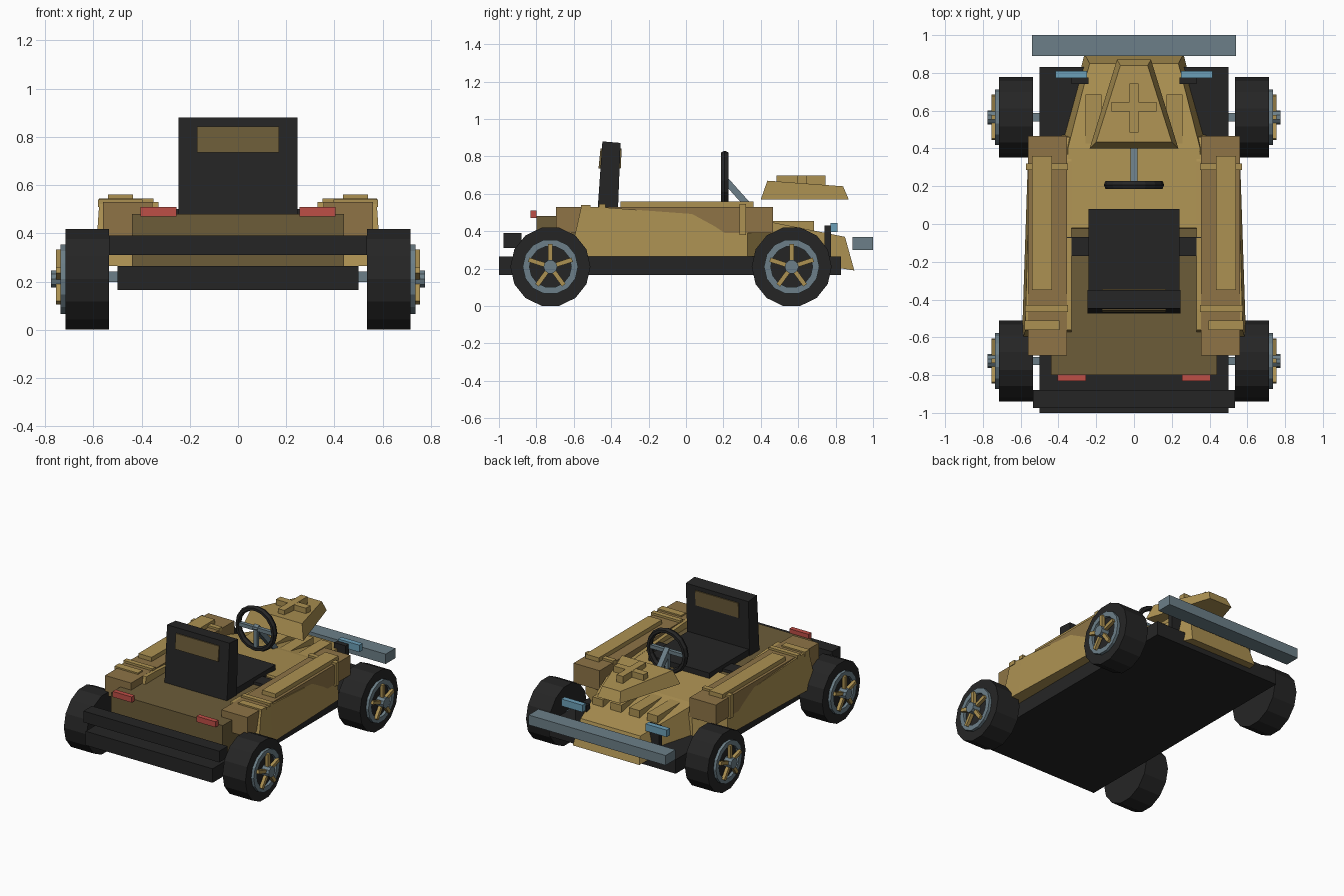
import bpy, bmesh, math
from mathutils import Vector

if "Cube" in bpy.data.objects:
    bpy.data.objects.remove(bpy.data.objects["Cube"])


def mat(name, r, g, b):
    lin = lambda c: ((c / 255 + 0.055) / 1.055) ** 2.4
    m = bpy.data.materials.new(name)
    m.diffuse_color = (lin(r), lin(g), lin(b), 1)
    m.use_nodes = True
    m.node_tree.nodes["Principled BSDF"].inputs["Base Color"].default_value = m.diffuse_color
    return m


BLACK = mat("black", 37, 37, 37)
GOLD = mat("sand gold", 172, 145, 82)
BROWN = mat("brown", 142, 116, 70)
OLIVE = mat("dark olive", 108, 92, 57)
STEEL = mat("blue grey", 108, 127, 136)
GLASS = mat("light blue", 108, 160, 185)
RED = mat("red", 190, 78, 70)


def finish(name, bm, m):
    bmesh.ops.recalc_face_normals(bm, faces=bm.faces)
    me = bpy.data.meshes.new(name)
    bm.to_mesh(me)
    bm.free()
    me.materials.append(m)
    ob = bpy.data.objects.new(name, me)
    bpy.context.collection.objects.link(ob)
    return ob


def loft(name, sections, m, closed=False):
    """Bridge equal-length loops of points; cap the ends unless closed."""
    bm = bmesh.new()
    rings = [[bm.verts.new(p) for p in s] for s in sections]
    n = len(rings[0])
    pairs = list(zip(rings, rings[1:]))
    if closed:
        pairs.append((rings[-1], rings[0]))
    else:
        bm.faces.new(rings[0])
        bm.faces.new(rings[-1])
    for a, b in pairs:
        for i in range(n):
            j = (i + 1) % n
            bm.faces.new((a[i], a[j], b[j], b[i]))
    return finish(name, bm, m)


def box(name, x, y, z, m):
    return loft(name, [[(x[0], y[0], k), (x[1], y[0], k), (x[1], y[1], k), (x[0], y[1], k)]
                       for k in z], m)


def pair(name, x, y, z, m):
    for side, s in (("right", 1), ("left", -1)):
        box(f"{side}_{name}", (s * x[0], s * x[1]), y, z, m)


def prism(name, hw, yz, m):
    return loft(name, [[(x, y, z) for y, z in yz] for x in (-hw, hw)], m)


def circle(x, y, z, r, n):
    return [(x, y + r * math.sin(2 * math.pi * (i + .5) / n),
             z + r * math.cos(2 * math.pi * (i + .5) / n)) for i in range(n)]


def rod(name, a, b, w, m):
    """Square bar from a to b."""
    a, b = Vector(a), Vector(b)
    d = (b - a).normalized()
    u = d.cross(Vector((0, 1, 0)) if abs(d.y) < .5 else Vector((1, 0, 0))).normalized() * w
    v = d.cross(u)
    return loft(name, [[p + u + v, p - u + v, p - u - v, p + u - v] for p in (a, b)], m)


# chassis and bumpers
box("chassis_floor", (-.5, .5), (-1, .83), (.165, .265), BLACK)
box("rear_bumper", (-.535, .535), (-.975, -.88), (.31, .39), BLACK)
box("nose_bumper", (-.54, .54), (.89, 1), (.3, .37), STEEL)
box("rear_deck", (-.44, .44), (-.8, 0), (.265, .48), OLIVE)

# tapered hood: top and bottom outlines as (y, z, half width)
top = [(-.02, .495, .36), (.40, .46, .35), (.85, .37, .235)]
low = [(-.07, .265, .37), (.42, .265, .38), (.90, .19, .262)]
loft("hood", [[(-b[2], b[0], b[1]), (b[2], b[0], b[1]), (t[2], t[0], t[1]), (-t[2], t[0], t[1])]
              for t, b in zip(top, low)], GOLD)

# side panels: (top y, top z, top x, low y, low x)
panel = [(-.56, .53, .575, -.62, .593), (-.45, .528, .573, -.45, .588),
         (.33, .47, .552, .33, .562), (.46, .42, .37, .47, .38)]
for side, s in (("right", 1), ("left", -1)):
    loft(side + "_side_panel", [[(s * .33, ly, .265), (s * lx, ly, .265),
                                 (s * tx, ty, tz), (s * .33, ty, tz)]
                                for ty, tz, tx, ly, lx in panel], GOLD)

# side pods with plates and straps
pair("side_pod", (.355, .56), (-.695, .465), (.39, .53), BROWN)
pair("pod_plate", (.435, .54), (-.35, .36), (.53, .56), GOLD)
pair("rear_strap", (.35, .577), (-.465, -.43), (.52, .545), GOLD)
pair("rear_pad", (.395, .58), (-.562, -.51), (.51, .54), GOLD)
pair("front_strap", (.35, .572), (.285, .32), (.52, .545), GOLD)
pair("strap_end", (.545, .572), (.285, .32), (.38, .545), GOLD)

# hood slats
for i, x in enumerate((-.215, -.072, .072, .215)):
    box(f"hood_slat_{i}", (x - .042, x + .042), (.40, .685), (.40, .455), GOLD)

# raised nose cowl with cross
loft("nose_cowl", [
    [(-.235, .40, .57), (.235, .40, .57), (.09, .87, .57), (-.09, .87, .57)],
    [(-.2, .435, .67), (.2, .435, .67), (.072, .84, .64), (-.072, .84, .64)]], GOLD)
box("cross_long_bar", (-.025, .025), (.485, .745), (.64, .698), GOLD)
box("cross_short_bar", (-.118, .118), (.595, .645), (.64, .697), GOLD)

# lights
pair("headlight", (.248, .415), (.773, .81), (.395, .445), GLASS)
pair("headlight_mount", (.24, .33), (.74, .775), (.265, .43), BLACK)
pair("tail_light", (.255, .405), (-.832, -.798), (.47, .51), RED)

# seat
box("seat_cushion", (-.24, .24), (-.38, .08), (.46, .525), BLACK)
box("seat_crossbar", (-.36, .36), (-.17, -.07), (.44, .5), BLACK)
prism("seat_back", .246, [(-.475, .48), (-.365, .48), (-.35, .872), (-.447, .88)], BLACK)
prism("headrest_panel", .17, [(-.468, .735), (-.349, .735), (-.344, .842), (-.457, .842)], OLIVE)

# steering wheel
C = Vector((0, .207, .67))
ring = []
for i in range(16):
    a = 2 * math.pi * i / 16
    d = Vector((math.sin(a), 0, math.cos(a)))
    ring.append([C + d * (.142 + .018 * math.cos(t)) + Vector((0, .024 * math.sin(t), 0))
                 for t in [k * math.pi / 3 for k in range(6)]])
loft("steering_wheel", ring, BLACK, closed=True)
for i, a in enumerate((math.pi / 2, math.pi, -math.pi / 2)):
    rod(f"steering_spoke_{i}", C, C + Vector((math.sin(a), 0, math.cos(a))) * .14, .013, STEEL)
rod("steering_column", (0, .2, .685), (0, .41, .45), .018, STEEL)

# wheels and axles
for end, y in (("front", .565), ("rear", -.725)):
    rod(end + "_axle", (-.56, y, .22), (.56, y, .22), .022, STEEL)
    for side, s in (("right", 1), ("left", -1)):
        n, z = f"{end}_{side}", .21
        loft(n + "_tyre", [circle(s * x, y, z, .214, 14) for x in (.535, .715)], BLACK)
        loft(n + "_rim", [circle(s * x, y, z, r, 14) for x, r in
                          ((.71, .148), (.735, .148), (.735, .112), (.71, .112))],
             STEEL, closed=True)
        loft(n + "_hub", [circle(s * x, y, z, .037, 10) for x in (.71, .775)], STEEL)
        for k in range(5):
            a = 2 * math.pi * k / 5
            d = Vector((0, math.sin(a), math.cos(a)))
            c = Vector((s * .742, y, z))
            rod(f"{n}_spoke_{k}", c + d * .02, c + d * .122, .012, GOLD)
